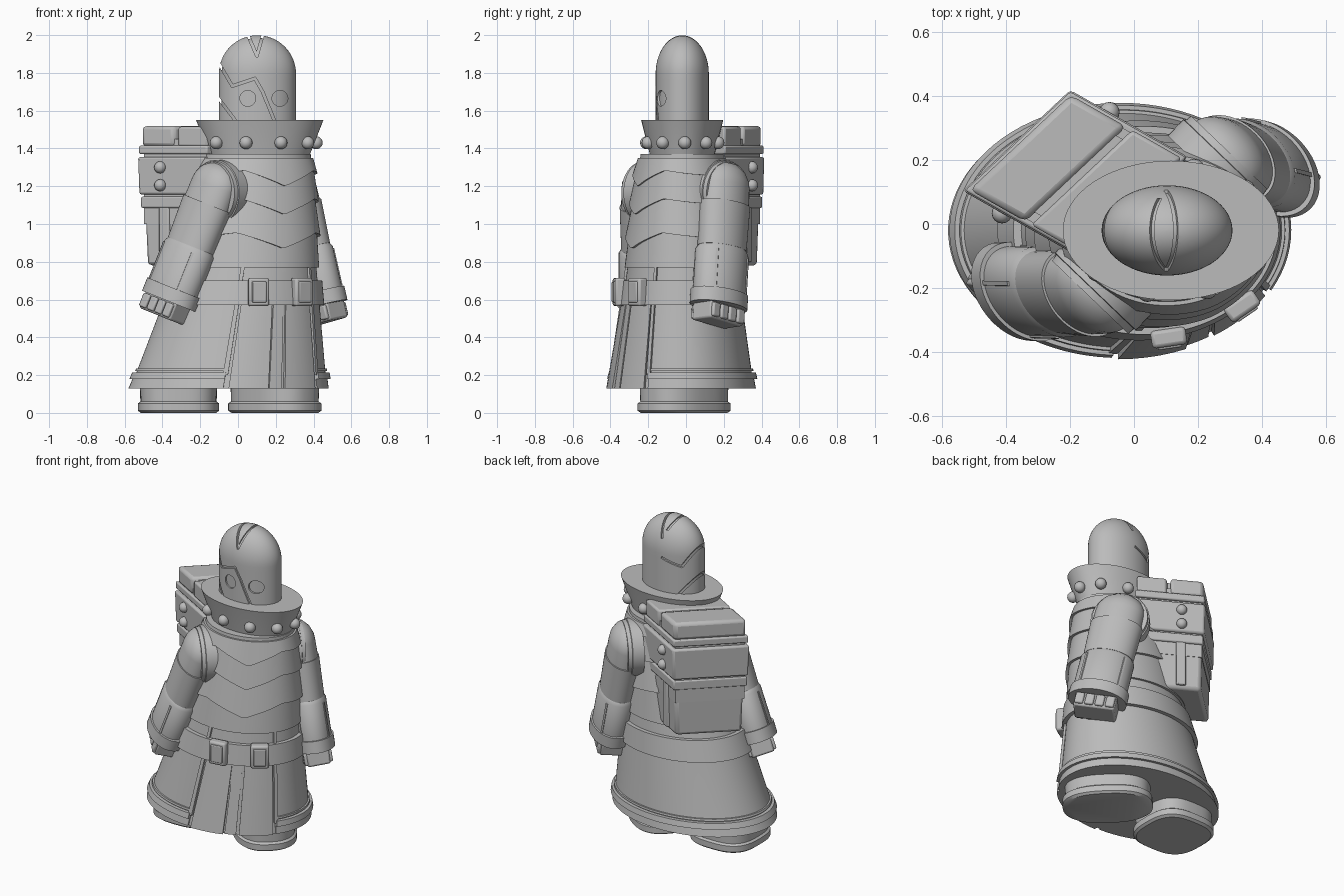
import bpy, bmesh
from math import sin, cos, pi, radians, atan2
from mathutils import Matrix, Vector

if "Cube" in bpy.data.objects:
    bpy.data.objects.remove(bpy.data.objects["Cube"])

grey = bpy.data.materials.new("plain grey")
grey.use_nodes = True
grey.diffuse_color = (0.5, 0.5, 0.5, 1)
grey.node_tree.nodes["Principled BSDF"].inputs["Base Color"].default_value = (0.5, 0.5, 0.5, 1)


def smooth(ob):
    bpy.ops.object.select_all(action='DESELECT')
    ob.select_set(True)
    bpy.context.view_layer.objects.active = ob
    bpy.ops.object.shade_smooth_by_angle(angle=radians(35))


def finish(name, bm, bevel=0.0):
    bmesh.ops.recalc_face_normals(bm, faces=bm.faces[:])
    me = bpy.data.meshes.new(name)
    bm.to_mesh(me)
    bm.free()
    me.materials.append(grey)
    ob = bpy.data.objects.new(name, me)
    bpy.context.collection.objects.link(ob)
    if bevel:
        mod = ob.modifiers.new("soft edges", 'BEVEL')
        mod.width, mod.segments = bevel, 2
    smooth(ob)
    return ob


def skin(bm, loops, wrap):
    """Bridge point loops into a tube; cap the ends unless it wraps round."""
    rows = [[bm.verts.new(p) for p in loop] for loop in loops]
    n = len(rows[0])
    for i in range(len(rows) - (0 if wrap else 1)):
        a, b = rows[i], rows[(i + 1) % len(rows)]
        for j in range(n):
            bm.faces.new((a[j], a[(j + 1) % n], b[(j + 1) % n], b[j]))
    if not wrap:
        bm.faces.new(rows[0])
        bm.faces.new(rows[-1])


def lathe(name, mat, profile, seg=48, power=1.0):
    def ring(r, z):
        pts = []
        for k in range(seg):
            c, s = cos(2 * pi * k / seg), sin(2 * pi * k / seg)
            x = abs(c) ** power * (1 if c > 0 else -1)
            y = abs(s) ** power * (1 if s > 0 else -1)
            pts.append(mat @ Vector((r * x, r * y, z)))
        return pts
    bm = bmesh.new()
    skin(bm, [ring(r, z) for r, z in profile], False)
    return finish(name, bm)


def box(name, mat, lo, hi, taper=0.0, bevel=0.0):
    bm = bmesh.new()
    loops = []
    for z, t in ((lo[2], taper), (hi[2], 0)):
        x0, x1, y0, y1 = lo[0] + t, hi[0] - t, lo[1] + t, hi[1] - t
        loops.append([mat @ Vector((x, y, z)) for x, y in ((x0, y0), (x1, y0), (x1, y1), (x0, y1))])
    skin(bm, loops, False)
    return finish(name, bm, bevel)


def rivet(name, p, r):
    bm = bmesh.new()
    bmesh.ops.create_uvsphere(bm, u_segments=16, v_segments=10, radius=r, matrix=Matrix.Translation(p))
    finish(name, bm)


# Leaning oval body: height, centre x, half width, half depth
BODY = [(0.13, -0.05, 0.52, 0.38), (0.77, 0.045, 0.37, 0.29), (1.37, 0.105, 0.28, 0.22)]


def body(a, z, off=0.0):
    lo, hi = (BODY[0], BODY[1]) if z < BODY[1][0] else (BODY[1], BODY[2])
    t = (z - lo[0]) / (hi[0] - lo[0])
    cx, rx, ry = [lo[i] + (hi[i] - lo[i]) * t for i in (1, 2, 3)]
    return Vector((cx + (rx + off) * sin(a), -0.02 - (ry + off) * cos(a), z))


def band(name, top, bottom, off_top, off_bottom, start=0, end=360, dip=0.0):
    """Strip on the body surface, with an optional pointed lower edge in front."""
    full = end - start >= 360
    n = max(2, int((end - start) / 4))
    bm = bmesh.new()
    loops = []
    for k in range(n if full else n + 1):
        a = radians(start + (end - start) * k / n)
        d = a - radians(29)
        d = abs(atan2(sin(d), cos(d)))
        zb = bottom - dip * max(0, 1 - d / 0.7) + dip * 0.2 * cos(2 * d)
        loops.append([body(a, top, -0.03), body(a, top, off_top), body(a, zb, off_bottom), body(a, zb, -0.03)])
    skin(bm, loops, full)
    return finish(name, bm)


# Solid robe and torso
bm = bmesh.new()
skin(bm, [[body(2 * pi * k / 96, z) for k in range(96)] for z, *_ in BODY], False)
finish("robe_body", bm)

# Overlapping chest plates
for i, (top, bottom) in enumerate(((1.35, 1.28), (1.29, 1.13), (1.13, 0.95), (0.98, 0.77))):
    band(f"chest_plate_{i + 1}", top, bottom, 0.012, 0.03 if i < 3 else 0.015, dip=0.1 if i < 3 else 0.0)

# Belt with two buckles
band("belt", 0.7, 0.57, 0.025, 0.025)
for side, deg in (("right", 11), ("left", 46)):
    a = radians(deg)
    p = body(a, 0.64, 0.035)
    m = Matrix.Translation(p) @ Matrix.Rotation(a * 0.75, 4, 'Z')
    box(f"{side}_buckle", m, (-0.055, -0.025, -0.075), (0.055, 0.03, 0.075), bevel=0.012)
    box(f"{side}_buckle_plate", m, (-0.038, -0.032, -0.055), (0.038, 0, 0.055), bevel=0.005)

# Robe hem, edge trims and front flaps
band("hem", 0.18, 0.13, 0.008, 0.01, 62, 357)
band("hem_ring", 0.215, 0.18, 0.022, 0.025, 62, 357)
band("hem_upper_line", 0.235, 0.222, 0.01, 0.01, 62, 357)
for side, deg in (("right", -3), ("left", 62)):
    band(f"{side}_edge_trim", 0.77, 0.2, 0.012, 0.016, deg - 1.5, deg + 1.5)
band("right_front_flap", 0.58, 0.13, 0.008, 0.022, 0, 23)
band("middle_front_flap", 0.58, 0.13, 0.006, 0.012, 24, 32)
band("left_front_flap", 0.58, 0.13, 0.008, 0.016, 34, 59)

# Feet
for side, x, sx, sy, turn, power in (("right", -0.315, 0.215, 0.215, 0, 0.7), ("left", 0.195, 0.268, 0.188, -45, 0.8)):
    m = Matrix.Translation((x, -0.01, 0)) @ Matrix.Rotation(radians(turn), 4, 'Z') @ Matrix.Diagonal((sx, sy, 1, 1))
    lathe(f"{side}_foot", m, [(0.93, 0), (1, 0.012), (1, 0.05), (0.94, 0.06), (0.95, 0.15)], power=power)

# Flared collar with rivets
lathe("collar", Matrix.Translation((0.115, -0.02, 0)) @ Matrix.Diagonal((1, 0.645, 1, 1)),
      [(0.24, 1.28), (0.255, 1.34), (0.337, 1.55), (0.2, 1.55)], 64)
for k in range(10):
    a = radians(-50 + 36 * k)
    rivet(f"collar_rivet_{k + 1}", Vector((0.115 + 0.3 * sin(a), -0.02 - 0.195 * cos(a), 1.43)), 0.034)

# Hooded head: outer shell with slits over a smaller core
head_mat = Matrix.Translation((0.103, -0.02, 0)) @ Matrix.Diagonal((1, 0.69, 1, 1))


def dome(r):
    wall = [(r, 1.5 + 0.0295 * k) for k in range(10)]
    return wall + [(max(r * cos(t * pi / 32), 0.002), 1.795 + r * sin(t * pi / 32)) for t in range(17)]


shell = lathe("head_shell", head_mat, dome(0.204), 96)
lathe("head_core", head_mat, dome(0.19), 96)
slits = [((-0.13, 1.9), (-0.03, 1.73), 0.3), ((-0.03, 1.73), (0.09, 1.77), 0.3),
         ((0.09, 1.77), (0.13, 1.7), 0), ((0.13, 1.7), (0.2, 1.53), 0), ((-0.13, 1.7), (0.0, 1.53), 0.3),
         ((0.04, 2.03), (0.1, 1.89), 0.08), ((0.1, 1.89), (0.14, 2.03), 0.3)]
cutters = []
for (x0, z0), (x1, z1), back in slits:
    length = Vector((x1 - x0, z1 - z0)).length
    m = Matrix.Translation((x0, 0, z0)) @ Matrix.Rotation(-atan2(z1 - z0, x1 - x0), 4, 'Y')
    cutters.append(box("slit_cutter", m, (-0.004, -0.3, -0.007), (length + 0.004, back, 0.007)))
for x in (0.052, 0.222):
    m = Matrix.Translation((x, 0, 1.665)) @ Matrix.Rotation(pi / 2, 4, 'X')
    cutters.append(lathe("eye_cutter", m, [(0.042, 0), (0.042, 0.3)], 24))
for c in cutters:
    c.hide_render = True
    mod = shell.modifiers.new("cut", 'BOOLEAN')
    mod.operation, mod.solver, mod.object = 'DIFFERENCE', 'EXACT', c
bpy.context.view_layer.update()
cut_mesh = bpy.data.meshes.new_from_object(shell.evaluated_get(bpy.context.evaluated_depsgraph_get()))
shell.modifiers.clear()
shell.data = cut_mesh
for c in cutters:
    bpy.data.objects.remove(c)
smooth(shell)

# Oval arms, wider along the facing diagonal, with shoulder rims, cuffs and fists
ARM = [(0.005, -0.13), (0.06, -0.115), (0.1, -0.08), (0.122, -0.035), (0.126, 0.0), (0.128, 0.1), (0.136, 0.1),
       (0.13, 0.34), (0.128, 0.34), (0.14, 0.36), (0.14, 0.58), (0.153, 0.58), (0.153, 0.655), (0.1, 0.655)]
for side, top, wrist, out in (("right", (-0.125, -0.215, 1.2), (-0.37, -0.21, 0.58), -1),
                              ("left", (0.285, 0.21, 1.2), (0.43, 0.172, 0.56), 1)):
    axis = (Vector(wrist) - Vector(top)).normalized()
    diagonal = Vector((0.72, -0.69, 0))
    across = (diagonal - axis * axis.dot(diagonal)).normalized()
    m = Matrix((across, axis.cross(across), axis)).transposed().to_4x4()
    m.translation = top
    oval = m @ Matrix.Diagonal((1.16, 0.82, 1, 1))
    lathe(f"{side}_arm", oval, ARM)
    box(f"{side}_fist", m, (-0.125, -0.07, 0.62), (0.125, 0.07, 0.745), 0.0, 0.012)
    for k in range(4):
        x = -0.093 + 0.062 * k
        box(f"{side}_finger_{k + 1}", m, (x - 0.026, -0.085, 0.66), (x + 0.026, 0.085, 0.735), bevel=0.008)
    # raised seams on the forearm
    for k in range(4):
        q = oval @ Matrix.Rotation(pi / 4 + k * pi / 2, 4, 'Z')
        box(f"{side}_sleeve_seam_{k + 1}", q, (0.125, -0.007, 0.37), (0.146, 0.007, 0.59))
    q = Matrix.Translation((top[0] - out * 0.012, top[1] - out * 0.012, 1.165))
    q = q @ Vector((0.69 * out, 0.72 * out, 0)).to_track_quat('Z', 'Y').to_matrix().to_4x4()
    lathe(f"{side}_shoulder_rim", q, [(0.15, -0.06), (0.175, -0.06), (0.175, 0.01), (0.168, 0.012), (0.165, 0.035),
                                      (0.15, 0.035)])

# Backpack set askew behind the shoulders
pack = Matrix(((0.335, 0.37, 0, -0.534), (0.315, -0.21, 0, 0.103), (0, 0, 1, 0), (0, 0, 0, 1)))
box("pack_lower", pack, (0.05, 0.05, 0.78), (0.95, 0.97, 1.09), 0.02, 0.02)
box("pack_lower_band", pack, (0.02, 0.03, 1.085), (0.98, 0.98, 1.145), bevel=0.008)
box("pack_middle", pack, (0.0, 0.0, 1.155), (1.0, 1.0, 1.355), 0.01, 0.012)
box("pack_inner", pack, (0.05, 0.05, 1.0), (0.95, 0.95, 1.45))
box("pack_upper_band", pack, (0.01, 0.01, 1.37), (0.99, 0.99, 1.415), bevel=0.008)
box("pack_lid_back", pack, (0.03, 0.03, 1.41), (0.97, 0.5, 1.52), bevel=0.02)
box("pack_lid_front", pack, (0.03, 0.55, 1.41), (0.97, 0.97, 1.515), bevel=0.012)
box("pack_lid_strap", pack, (0.12, 0.45, 1.41), (0.88, 0.6, 1.505))
for side, u in (("right", 0.0), ("left", 1.0)):
    for k, z in enumerate((1.3, 1.205)):
        rivet(f"pack_{side}_rivet_{k + 1}", pack @ Vector((u, 0.33, z)), 0.032)
    e = 0.06 if u < 0.5 else 0.94
    box(f"pack_{side}_strap", pack, (e - 0.03, 0.28, 0.8), (e + 0.03, 0.42, 1.1), bevel=0.006)
